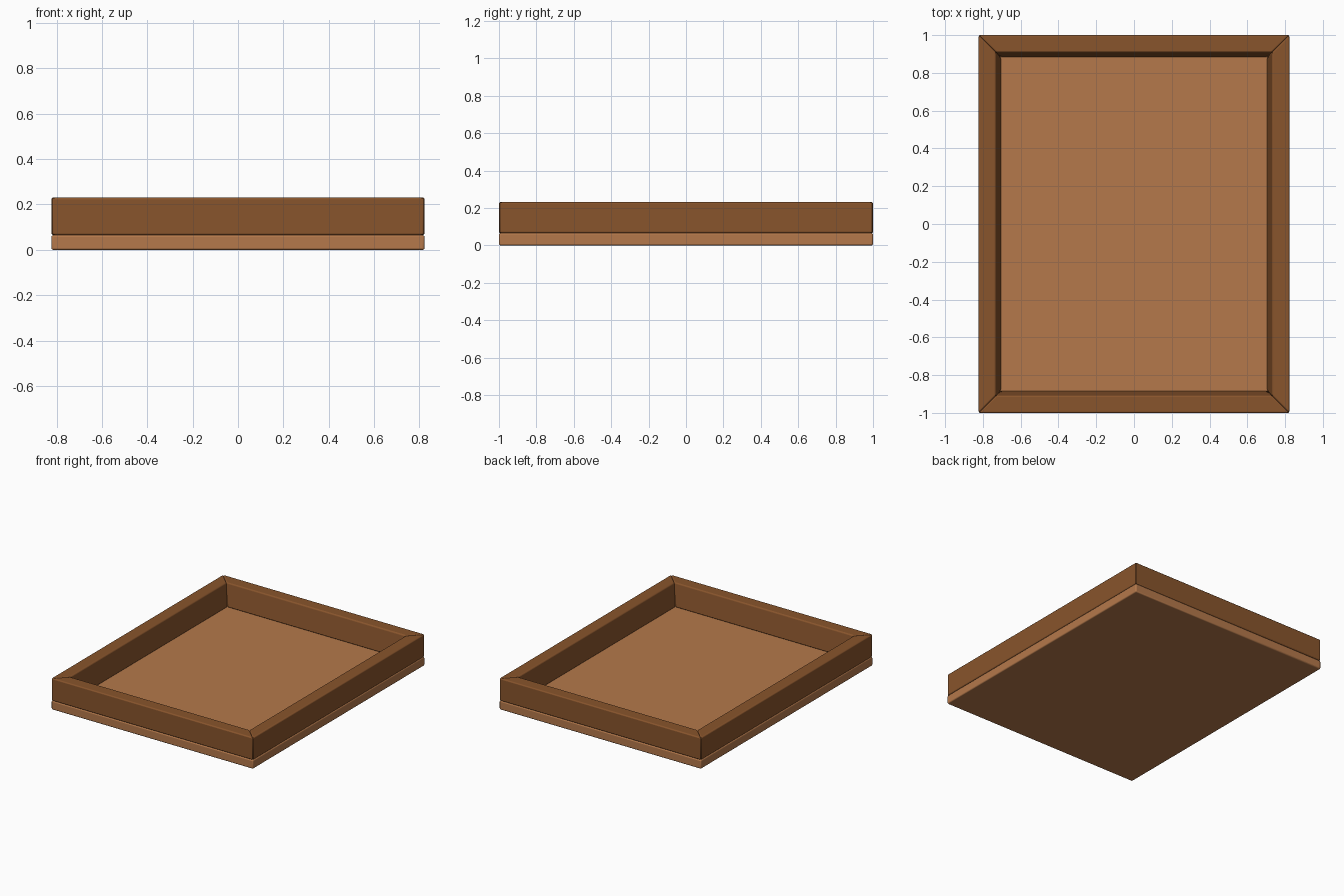
import bpy, bmesh, math

if "Cube" in bpy.data.objects:
    bpy.data.objects.remove(bpy.data.objects["Cube"])

HX, HY = 0.822, 1.0          # outer half sizes
Z_PLATE, Z_TOP = 0.065, 0.231
W_TOP, W_BOT = 0.091, 0.118  # rail width at the top and at the bottom


def material(name, color):
    m = bpy.data.materials.new(name)
    m.diffuse_color = (*color, 1)
    m.use_nodes = True
    m.node_tree.nodes["Principled BSDF"].inputs["Base Color"].default_value = m.diffuse_color
    return m


def finish(name, bm, mat):
    bmesh.ops.recalc_face_normals(bm, faces=bm.faces)
    me = bpy.data.meshes.new(name)
    bm.to_mesh(me)
    bm.free()
    ob = bpy.data.objects.new(name, me)
    bpy.context.collection.objects.link(ob)
    me.materials.append(mat)
    # softened edges, smooth shaded
    bev = ob.modifiers.new("soft_edges", "BEVEL")
    bev.width, bev.segments, bev.limit_method = 0.008, 3, 'ANGLE'
    bpy.ops.object.select_all(action='DESELECT')
    ob.select_set(True)
    bpy.context.view_layer.objects.active = ob
    bpy.ops.object.shade_smooth_by_angle(angle=math.radians(35))
    return ob


def rail(name, half_len, dist, turn, mat):
    """Mitred rail: profile of (inset, height) drawn at both 45 degree ends."""
    profile = [(0, Z_PLATE), (W_BOT, Z_PLATE), (W_TOP, Z_TOP), (0, Z_TOP)]
    bm = bmesh.new()
    c, s = round(math.cos(turn)), round(math.sin(turn))
    ends = []
    for side in (-1, 1):
        ring = []
        for inset, z in profile:
            x, y = side * (half_len - inset), -(dist - inset)
            ring.append(bm.verts.new((c * x - s * y, s * x + c * y, z)))
        ends.append(ring)
        bm.faces.new(ring)
    a, b = ends
    for i in range(4):
        j = (i + 1) % 4
        bm.faces.new((a[i], a[j], b[j], b[i]))
    return finish(name, bm, mat)


light = material("light_wood", (0.46, 0.19, 0.07))
dark = material("dark_wood", (0.25, 0.09, 0.025))

# Base plate
bm = bmesh.new()
bmesh.ops.create_cube(bm, size=1)
for v in bm.verts:
    v.co = (v.co.x * 2 * HX, v.co.y * 2 * HY, (v.co.z + 0.5) * Z_PLATE)
finish("base_plate", bm, light)

# Four mitred frame rails
for i, name in enumerate(("front_rail", "right_rail", "back_rail", "left_rail")):
    half_len, dist = (HX, HY) if i % 2 == 0 else (HY, HX)
    rail(name, half_len, dist, i * math.pi / 2, dark)
